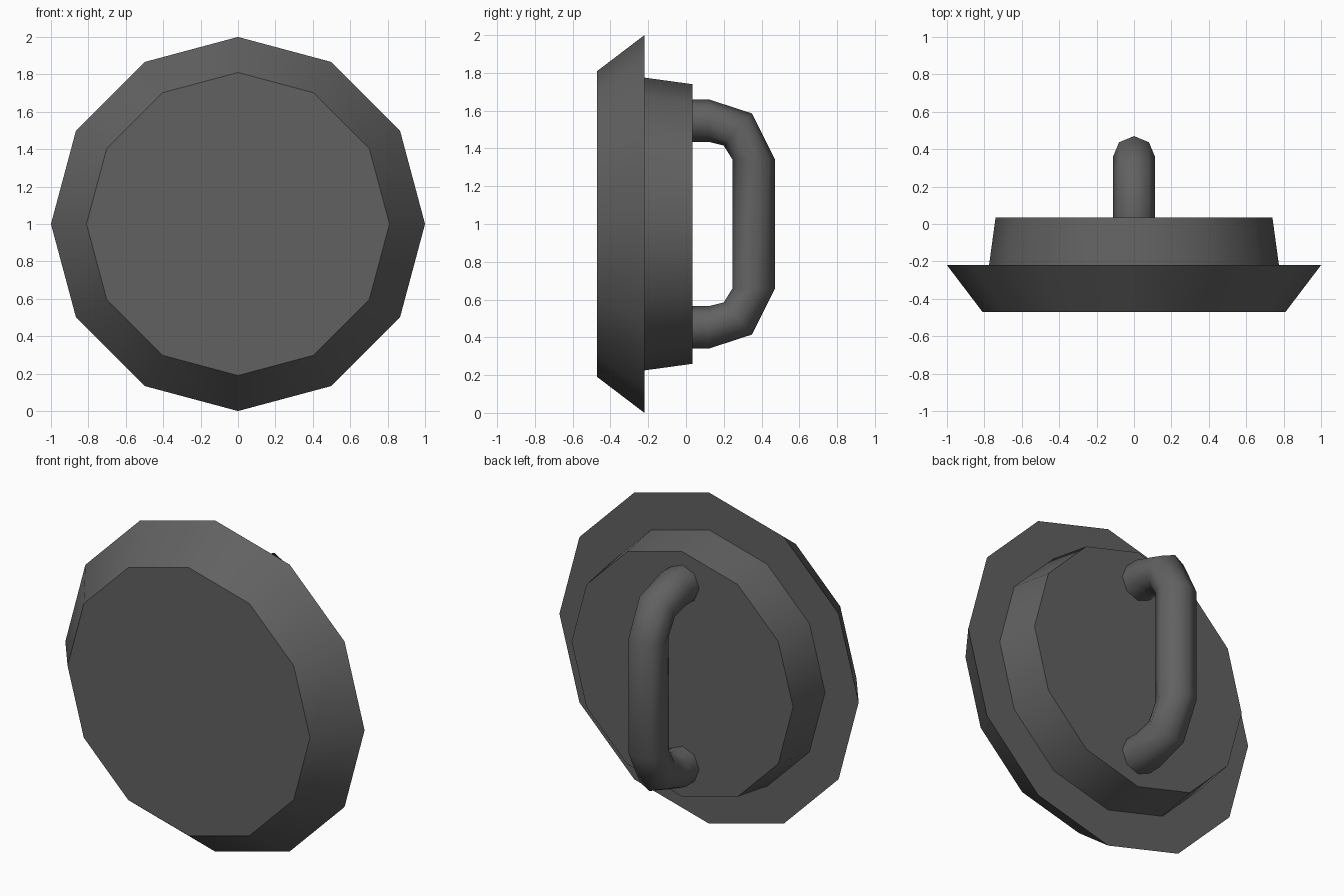
import bpy, bmesh, math
from mathutils import Vector

if "Cube" in bpy.data.objects:
    bpy.data.objects.remove(bpy.data.objects["Cube"])

mat = bpy.data.materials.new("dark_grey")
mat.diffuse_color = (0.12, 0.12, 0.12, 1)
mat.use_nodes = True
mat.node_tree.nodes["Principled BSDF"].inputs["Base Color"].default_value = mat.diffuse_color


def skin(name, rings, angle):
    """Bridge a list of equal-length rings, cap both ends, smooth by angle."""
    bm = bmesh.new()
    vs = [[bm.verts.new(p) for p in ring] for ring in rings]
    n = len(vs[0])
    for a, b in zip(vs, vs[1:]):
        for i in range(n):
            j = (i + 1) % n
            bm.faces.new((a[i], a[j], b[j], b[i]))
    bm.faces.new(vs[0])
    bm.faces.new(vs[-1])
    bmesh.ops.recalc_face_normals(bm, faces=bm.faces[:])
    me = bpy.data.meshes.new(name)
    bm.to_mesh(me)
    bm.free()
    me.materials.append(mat)
    ob = bpy.data.objects.new(name, me)
    bpy.context.collection.objects.link(ob)
    bpy.ops.object.select_all(action='DESELECT')
    ob.select_set(True)
    bpy.context.view_layer.objects.active = ob
    bpy.ops.object.shade_smooth_by_angle(angle=math.radians(angle))


def disc_ring(y, r, sides=12):
    return [(r * math.cos(math.tau * i / sides), y,
             1 + r * math.sin(math.tau * i / sides)) for i in range(sides)]


# Stepped twelve-sided body: flared flange and narrower back plug
skin("stepped_disc", [disc_ring(y, r) for y, r in
     ((-0.47, 0.81), (-0.22, 1.0), (-0.22, 0.775), (0.035, 0.74))], 40)

# Handle: outer and inner (y, height above centre) edges of its upper half
outer = [(0.03, 0.66), (0.12, 0.66), (0.35, 0.585), (0.47, 0.343)]
inner = [(0.03, 0.435), (0.12, 0.435), (0.20, 0.415), (0.245, 0.343)]
outer += [(y, -h) for y, h in reversed(outer)]
inner += [(y, -h) for y, h in reversed(inner)]
rings = []
for (oy, oz), (iy, iz) in zip(outer, inner):
    o, i = Vector((0, oy, 1 + oz)), Vector((0, iy, 1 + iz))
    mid, half = (o + i) / 2, (o - i) / 2
    rings.append([mid + half * math.cos(math.tau * k / 8)
                  + Vector((0.113 * math.sin(math.tau * k / 8), 0, 0))
                  for k in range(8)])
skin("handle", rings, 60)
